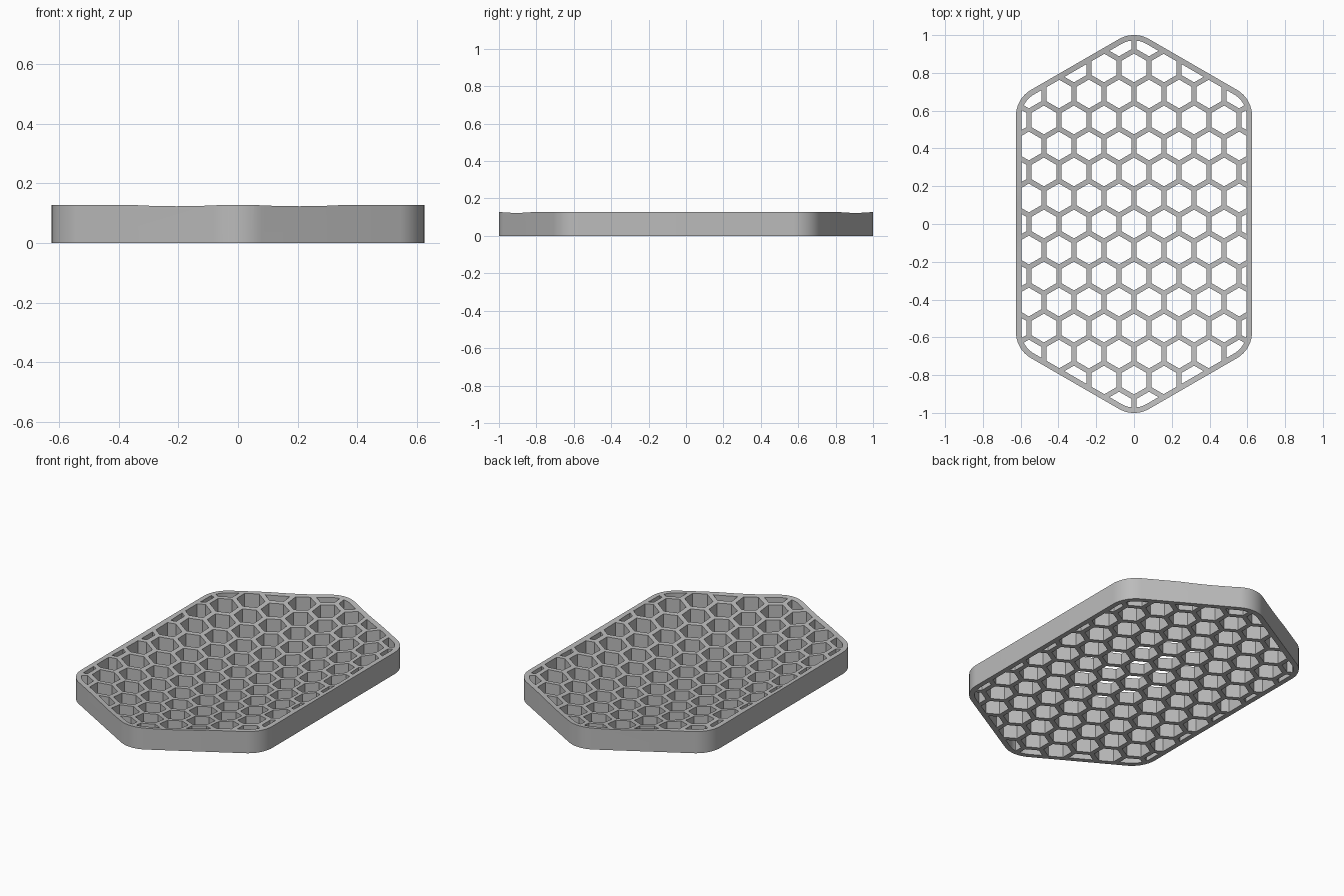
import bpy, bmesh
from math import sin, cos, pi, radians, sqrt

HEIGHT = 0.128      # rim height
MIDDLE = 0.062      # lattice height at the centre of the dish
HALF_W = 0.625      # half width of the outline
APEX = 1.025        # sharp end of the outline before rounding
ROUND = 0.16        # corner radius
RIM = 0.029         # rim thickness
PITCH = 0.159       # spacing of the cells
WALL = 0.027        # wall between cells
DISH = (0.628, 1.003)

if "Cube" in bpy.data.objects:
    bpy.data.objects.remove(bpy.data.objects["Cube"])

grey = bpy.data.materials.new("plain grey")
grey.use_nodes = True
colour = (0.5, 0.5, 0.5, 1)
grey.diffuse_color = colour
grey.node_tree.nodes["Principled BSDF"].inputs["Base Color"].default_value = colour


def make_object(name, bm):
    bmesh.ops.recalc_face_normals(bm, faces=bm.faces)
    mesh = bpy.data.meshes.new(name)
    bm.to_mesh(mesh)
    bm.free()
    mesh.materials.append(grey)
    obj = bpy.data.objects.new(name, mesh)
    bpy.context.collection.objects.link(obj)
    return obj


def add_prism(bm, points, low, high):
    bottom = [bm.verts.new((x, y, low)) for x, y in points]
    top = [bm.verts.new((x, y, high)) for x, y in points]
    bm.faces.new(bottom[::-1])
    bm.faces.new(top)
    for i in range(len(points)):
        j = (i + 1) % len(points)
        bm.faces.new((bottom[i], bottom[j], top[j], top[i]))


def outline(inset, steps=12):
    """Stretched hexagon with rounded corners, moved inwards by inset."""
    r = ROUND
    cx = HALF_W - r
    cy = APEX - r / cos(pi / 6)
    side_y = cy - cx * sin(pi / 6) / cos(pi / 6)
    centres = [(cx, side_y), (0, cy), (-cx, side_y),
               (-cx, -side_y), (0, -cy), (cx, -side_y)]
    points = []
    for k, (x, y) in enumerate(centres):
        for s in range(steps + 1):
            a = radians(60 * (k + s / steps))
            points.append((x + (r - inset) * cos(a), y + (r - inset) * sin(a)))
    return points


def boolean(obj, cutter, operation):
    mod = obj.modifiers.new("cut", 'BOOLEAN')
    mod.object = cutter
    mod.operation = operation
    mod.solver = 'EXACT'
    bpy.context.view_layer.objects.active = obj
    bpy.ops.object.modifier_apply(modifier=mod.name)
    bpy.data.objects.remove(cutter)


# Solid plate
bm = bmesh.new()
add_prism(bm, outline(0), 0, HEIGHT)
tray = make_object("honeycomb_tray", bm)

# Hexagonal cells, trimmed to the inside of the rim
bm = bmesh.new()
radius = (PITCH - WALL) / sqrt(3)
for row in range(-8, 9):
    for col in range(-5, 6):
        x = (col + 0.5 * (row % 2)) * PITCH
        y = row * PITCH * sqrt(3) / 2
        if abs(x) > HALF_W + PITCH / 2 or abs(y) + abs(x) / sqrt(3) > APEX + PITCH:
            continue
        add_prism(bm, [(x + radius * sin(k * pi / 3), y + radius * cos(k * pi / 3))
                       for k in range(6)][::-1], -0.05, 0.25)
cells = make_object("cell_cutter", bm)
bm = bmesh.new()
add_prism(bm, outline(RIM), -0.03, 0.2)
boolean(cells, make_object("inside_of_rim", bm), 'INTERSECT')
boolean(tray, cells, 'DIFFERENCE')

# Shallow oval bowl scooped out of the top
bm = bmesh.new()
rings, segments, reach = 16, 72, 1.08
centre = bm.verts.new((0, 0, MIDDLE))
loops = []
for i in range(1, rings + 1):
    t = reach * i / rings
    z = MIDDLE + (HEIGHT - MIDDLE) * t * t
    loops.append([bm.verts.new((DISH[0] * t * cos(2 * pi * k / segments),
                                DISH[1] * t * sin(2 * pi * k / segments), z))
                  for k in range(segments)])
for k in range(segments):
    n = (k + 1) % segments
    bm.faces.new((centre, loops[0][k], loops[0][n]))
    for a, b in zip(loops, loops[1:]):
        bm.faces.new((a[k], b[k], b[n], a[n]))
bm.faces.new(loops[-1])
boolean(tray, make_object("bowl_cutter", bm), 'DIFFERENCE')

# Smooth the rounded corners, keep the cell edges sharp
bpy.ops.object.select_all(action='DESELECT')
tray.select_set(True)
bpy.context.view_layer.objects.active = tray
bpy.ops.object.shade_smooth_by_angle(angle=radians(30))
